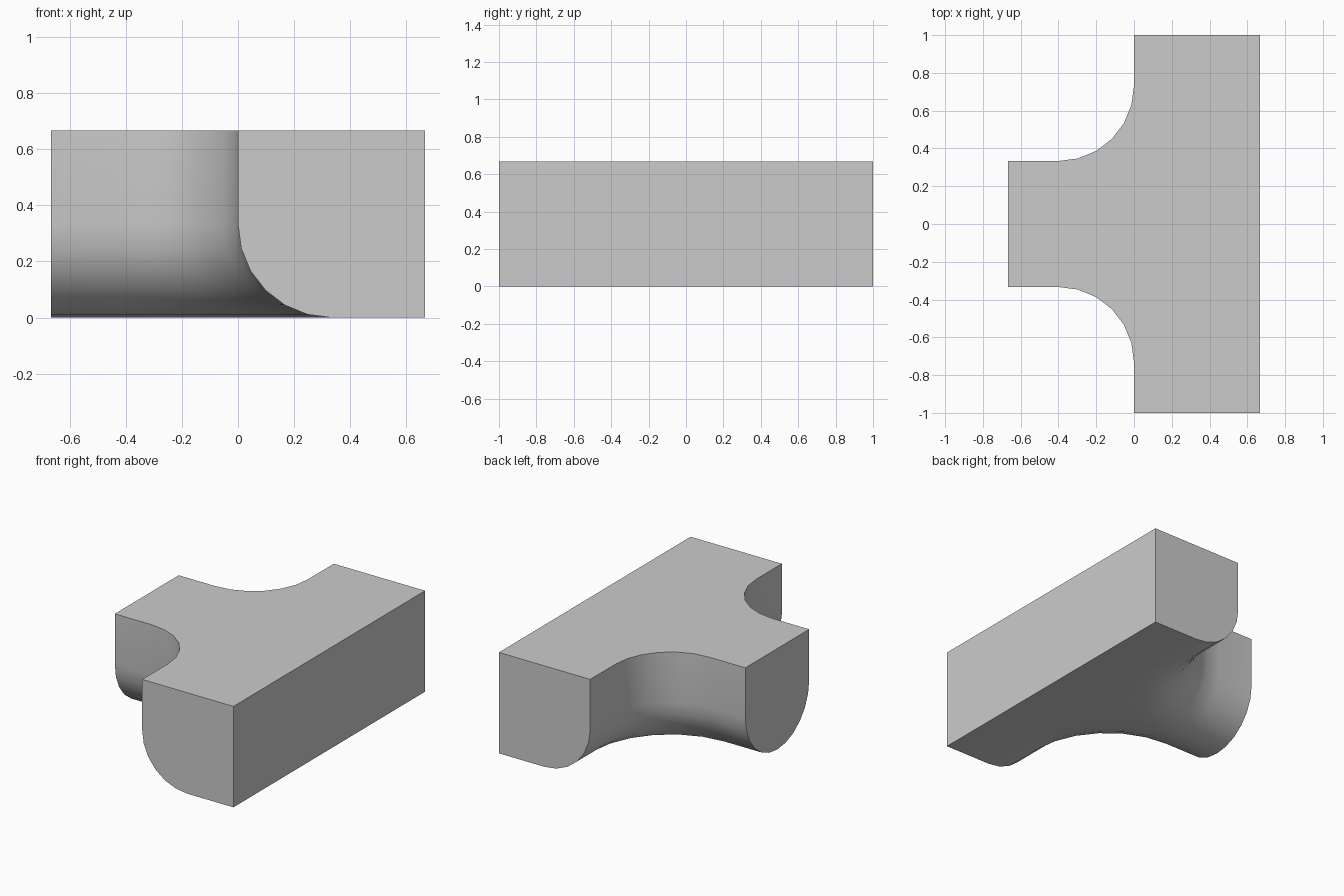
import bpy
import bmesh
from math import sin, cos, pi, radians

if "Cube" in bpy.data.objects:
    bpy.data.objects.remove(bpy.data.objects["Cube"])

T = 2 / 3          # height, and width of the bar
R = 1 / 3          # radius of the rounded underside
F = 0.4            # radius of the inner corner in plan
N = 6              # segments per quarter arc
CX, CY = -F, R + F

arc = [i * pi / 2 / N for i in range(N + 1)]

# Cross-section: (distance inward from the wall, height)
profile = [(0, T)] + [(R * (1 - cos(a)), R * (1 - sin(a))) for a in arc]


def plan_path(d):
    """Wall line in plan, moved inward by d: stem end, corner arc, bar end."""
    r = F + d
    return ([(-T, R - d)]
            + [(CX + r * sin(a), CY - r * cos(a)) for a in arc]
            + [(d, 1)])


bm = bmesh.new()
rows = [[bm.verts.new((x, y, z)) for x, y in plan_path(d)] for d, z in profile]

# Swept wall and rounded underside
for a, b in zip(rows, rows[1:]):
    for i in range(len(a) - 1):
        bm.faces.new((a[i], a[i + 1], b[i + 1], b[i]))


def vert(x, y, z):
    return bm.verts.new((x, y, z))


top_mid, low_mid = vert(T, 0, T), vert(T, 0, 0)
top_end, low_end = vert(T, 1, T), vert(T, 1, 0)
stem_mid = vert(-T, 0, T)

# Flat top, underside, back wall, bar end and stem end
bm.faces.new(rows[0] + [top_end, top_mid, stem_mid])
bm.faces.new(rows[-1][1:] + [low_end, low_mid])
bm.faces.new((top_mid, top_end, low_end, low_mid))
bm.faces.new([r[-1] for r in rows] + [low_end, top_end])
bm.faces.new([r[0] for r in rows] + [stem_mid])

# Mirror across y and join flat halves
dup = bmesh.ops.duplicate(bm, geom=bm.verts[:] + bm.edges[:] + bm.faces[:])
for e in dup["geom"]:
    if isinstance(e, bmesh.types.BMVert):
        e.co.y = -e.co.y
bmesh.ops.remove_doubles(bm, verts=bm.verts[:], dist=1e-4)
bmesh.ops.recalc_face_normals(bm, faces=bm.faces[:])
bmesh.ops.dissolve_limit(bm, angle_limit=radians(0.2),
                         verts=bm.verts[:], edges=bm.edges[:])
bmesh.ops.recalc_face_normals(bm, faces=bm.faces[:])

mesh = bpy.data.meshes.new("t_junction")
bm.to_mesh(mesh)
bm.free()
obj = bpy.data.objects.new("t_junction", mesh)
bpy.context.collection.objects.link(obj)

bpy.context.view_layer.objects.active = obj
obj.select_set(True)
bpy.ops.object.shade_smooth_by_angle(angle=radians(30))
